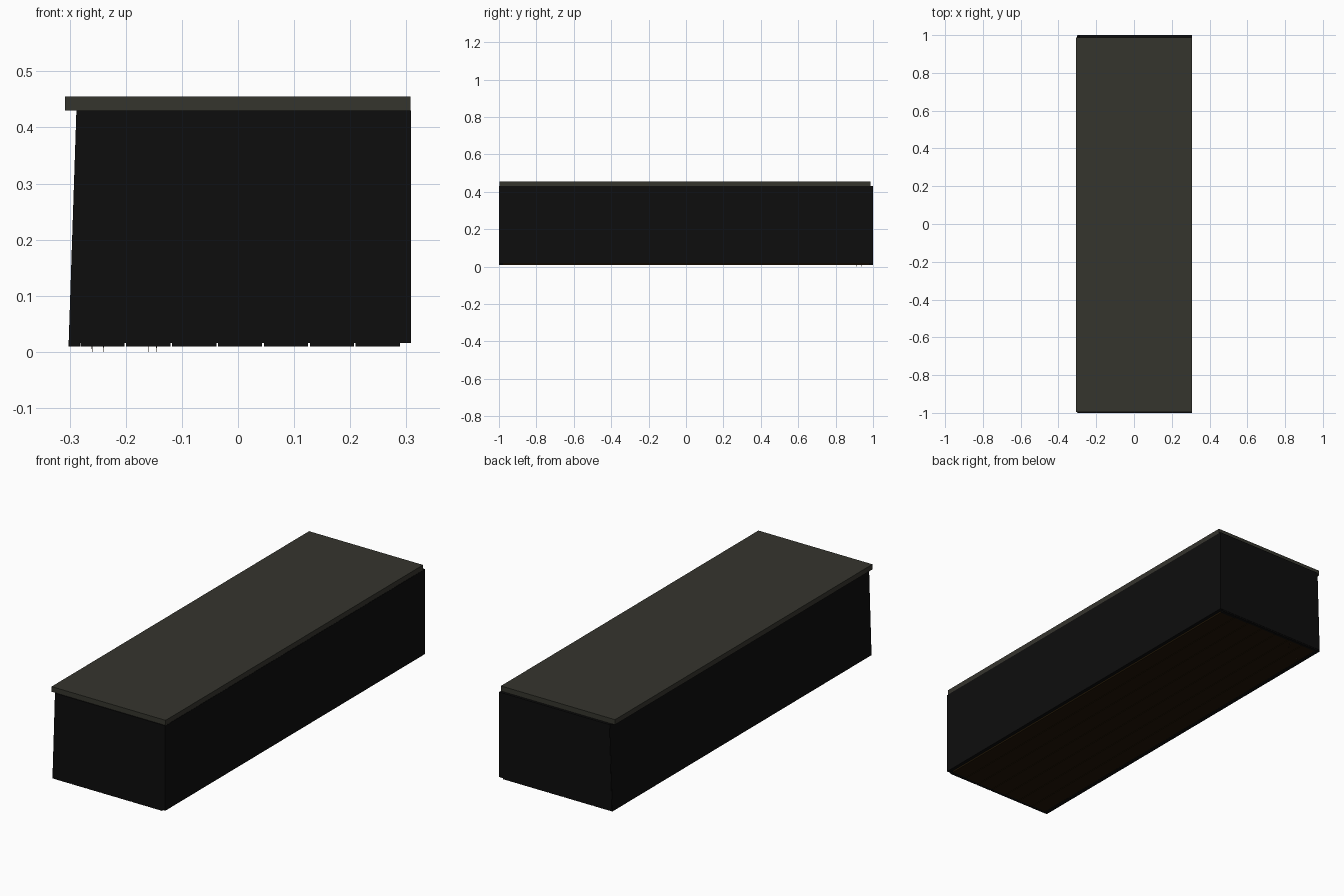
import bpy, bmesh, math, random

if "Cube" in bpy.data.objects:
    bpy.data.objects.remove(bpy.data.objects["Cube"])

random.seed(4)


def material(name, rgb):
    m = bpy.data.materials.new(name)
    m.diffuse_color = (*rgb, 1.0)
    m.use_nodes = True
    m.node_tree.nodes["Principled BSDF"].inputs["Base Color"].default_value = m.diffuse_color
    return m


BLACK = material("black_board", (0.004, 0.004, 0.004))
GREY = material("olive_grey_lid", (0.036, 0.035, 0.027))
BROWN = material("dark_brown_wood", (0.016, 0.008, 0.002))
METAL = material("nail_brown", (0.05, 0.03, 0.015))


def prism(name, profile, y0, y1, mat):
    """Extrude an x-z profile along y."""
    bm = bmesh.new()
    face = bm.faces.new([bm.verts.new((x, y0, z)) for x, z in profile])
    new = bmesh.ops.extrude_face_region(bm, geom=[face])["geom"]
    bmesh.ops.translate(bm, vec=(0, y1 - y0, 0),
                        verts=[v for v in new if isinstance(v, bmesh.types.BMVert)])
    bmesh.ops.recalc_face_normals(bm, faces=bm.faces)
    mesh = bpy.data.meshes.new(name)
    bm.to_mesh(mesh)
    bm.free()
    mesh.materials.append(mat)
    obj = bpy.data.objects.new(name, mesh)
    bpy.context.collection.objects.link(obj)
    return obj


def box(name, x0, x1, y0, y1, z0, z1, mat):
    return prism(name, [(x0, z0), (x1, z0), (x1, z1), (x0, z1)], y0, y1, mat)


# Lid board
box("lid", -0.308, 0.307, -0.996, 0.987, 0.43, 0.455, GREY)

# Long side walls, the left one leaning inward
prism("left_wall", [(-0.302, 0.010), (-0.282, 0.010), (-0.268, 0.43), (-0.288, 0.43)],
      -0.998, 0.998, BLACK)
box("right_wall", 0.291, 0.308, -0.998, 0.998, 0.016, 0.43, BLACK)

# End walls, cut to follow the leaning side
end_profile = [(-0.30, 0.016), (0.3075, 0.016), (0.3075, 0.43), (-0.287, 0.43)]
prism("front_wall", end_profile, -1.0, -0.98, BLACK)
prism("back_wall", end_profile, 0.98, 1.0, BLACK)

# Floor planks with narrow gaps
edge, pitch, gap = -0.281, 0.0818, 0.003
for i in range(7):
    x0 = edge + i * pitch
    trim = random.uniform(0.0, 0.006)
    box(f"floor_plank_{i + 1}", x0, x0 + pitch - gap, -0.985 + trim, 0.985 - trim,
        0.010, 0.020, BROWN)
    # Dark end battens under the planks' ends
    for side, y in (("front", -0.9985), ("back", 0.985 - trim)):
        y_end = -0.985 + trim if side == "front" else 0.9985
        box(f"{side}_plank_end_{i + 1}", x0, x0 + pitch - gap, y, y_end,
            0.010, 0.0175, BLACK)

# Nail tips poking out of the floor
for i, (x, y) in enumerate([(-0.26, 0.88), (-0.24, 0.91), (-0.16, 0.94), (-0.145, 0.97)]):
    bpy.ops.mesh.primitive_cone_add(vertices=5, radius1=0.0004, radius2=0.001, depth=0.012,
                                    location=(x, y, 0.006))
    nail = bpy.context.object
    nail.name = f"nail_tip_{i + 1}"
    nail.data.materials.append(METAL)
